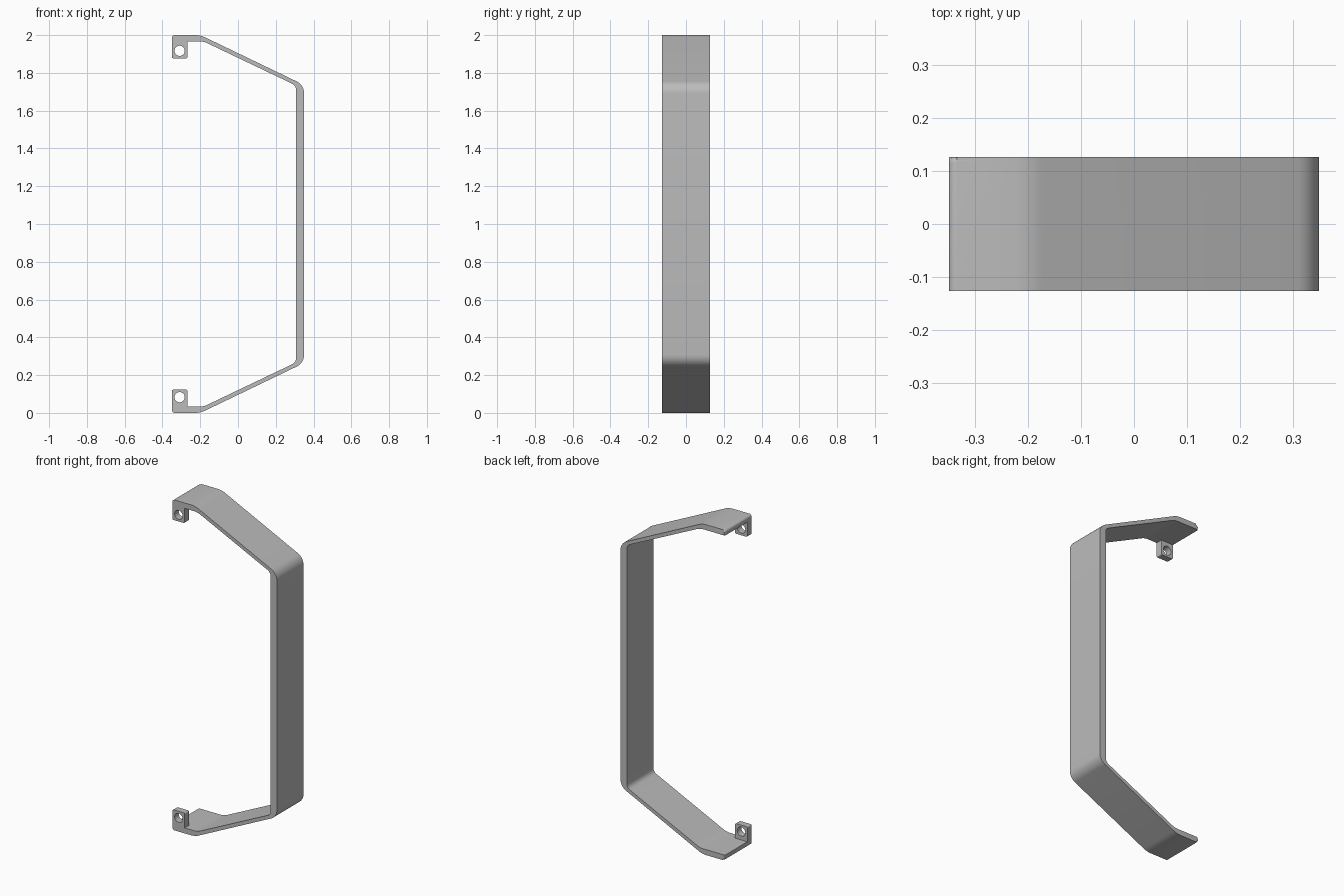
import bpy, bmesh, math
from mathutils import Vector

if "Cube" in bpy.data.objects:
    bpy.data.objects.remove(bpy.data.objects["Cube"], do_unlink=True)

HALF = 0.127          # half of the strap width
TAB = 0.04            # tab thickness

grey = bpy.data.materials.new("grey_metal")
grey.use_nodes = True
grey.diffuse_color = (0.5, 0.5, 0.5, 1)
grey.node_tree.nodes["Principled BSDF"].inputs["Base Color"].default_value = (0.5, 0.5, 0.5, 1)


def rounded(corners, steps=8):
    """Fillet a closed polygon of (x, z, radius) corners."""
    out = []
    n = len(corners)
    for i, (x, z, r) in enumerate(corners):
        p = Vector((x, z))
        if r == 0:
            out.append(p)
            continue
        a = (Vector(corners[i - 1][:2]) - p).normalized()
        b = (Vector(corners[(i + 1) % n][:2]) - p).normalized()
        half = a.angle(b) / 2
        centre = p + (a + b).normalized() * (r / math.sin(half))
        start = p + a * (r / math.tan(half)) - centre
        end = p + b * (r / math.tan(half)) - centre
        sweep = math.pi - 2 * half
        for k in range(steps + 1):
            t = k / steps
            v = start * math.sin((1 - t) * sweep) + end * math.sin(t * sweep)
            out.append(centre + v / math.sin(sweep))
    return out


def prism(bm, points, y0, y1):
    """Extrude an x-z outline from y0 to y1; return front and back rings."""
    rings = [[bm.verts.new((p.x, y, p.y)) for p in points] for y in (y0, y1)]
    return rings


def finish(bm, name):
    bmesh.ops.recalc_face_normals(bm, faces=bm.faces[:])
    mesh = bpy.data.meshes.new(name)
    bm.to_mesh(mesh)
    bm.free()
    mesh.materials.append(grey)
    obj = bpy.data.objects.new(name, mesh)
    bpy.context.collection.objects.link(obj)
    bpy.ops.object.select_all(action='DESELECT')
    obj.select_set(True)
    bpy.context.view_layer.objects.active = obj
    bpy.ops.object.shade_smooth_by_angle(angle=math.radians(35))
    return obj


def flip(corners):
    return [(x, 2 - z, r) for x, z, r in reversed(corners)]


# Bent strap: outer and inner outlines, mirrored about mid height
outer = [(-0.35, 2.0, 0.015), (-0.199, 2.0, 0.12), (0.35, 1.736, 0.07)]
inner = [(0.307, 1.733, 0.035), (-0.183, 1.967, 0.1), (-0.35, 1.967, 0)]
outline = rounded(outer + flip(outer) + flip(inner) + inner)
outer_count = 6 * 9   # six filleted outer corners come first

bm = bmesh.new()
front, back = prism(bm, outline, -HALF, HALF)
n = len(outline)
bm.faces.new(front)
bm.faces.new(back)
for i in range(n):
    j = (i + 1) % n
    bm.faces.new((front[i], front[j], back[j], back[i]))
# Soften the outer back edge, including both ends
soft = [bm.edges.get((back[i], back[(i + 1) % n])) for i in range(-1, outer_count)]
bmesh.ops.bevel(bm, geom=soft, offset=0.011, segments=4, profile=0.5,
                affect='EDGES', clamp_overlap=False)
finish(bm, "bent_strap")


# Screw tabs: small front plates with a round hole
def screw_tab(name, mirrored):
    corners = [(-0.35, 1.967, 0), (-0.268, 1.967, 0),
               (-0.268, 1.877, 0.008), (-0.35, 1.877, 0.008)]
    if mirrored:
        corners = flip(corners)
    cz = 0.083 if mirrored else 1.917
    hole = [Vector((-0.309 + 0.027 * math.cos(a), cz + 0.027 * math.sin(a)))
            for a in (math.tau * k / 32 for k in range(32))]
    bm = bmesh.new()
    caps = [[], []]
    for loop in (rounded(corners), hole):
        rings = prism(bm, loop, -HALF, -HALF + TAB)
        m = len(loop)
        for i in range(m):
            j = (i + 1) % m
            bm.faces.new((rings[0][i], rings[0][j], rings[1][j], rings[1][i]))
            for cap, ring in zip(caps, rings):
                cap.append(bm.edges.get((ring[i], ring[j])))
    for cap in caps:
        bmesh.ops.triangle_fill(bm, edges=cap, use_beauty=True)
    finish(bm, name)


screw_tab("upper_screw_tab", False)
screw_tab("lower_screw_tab", True)
